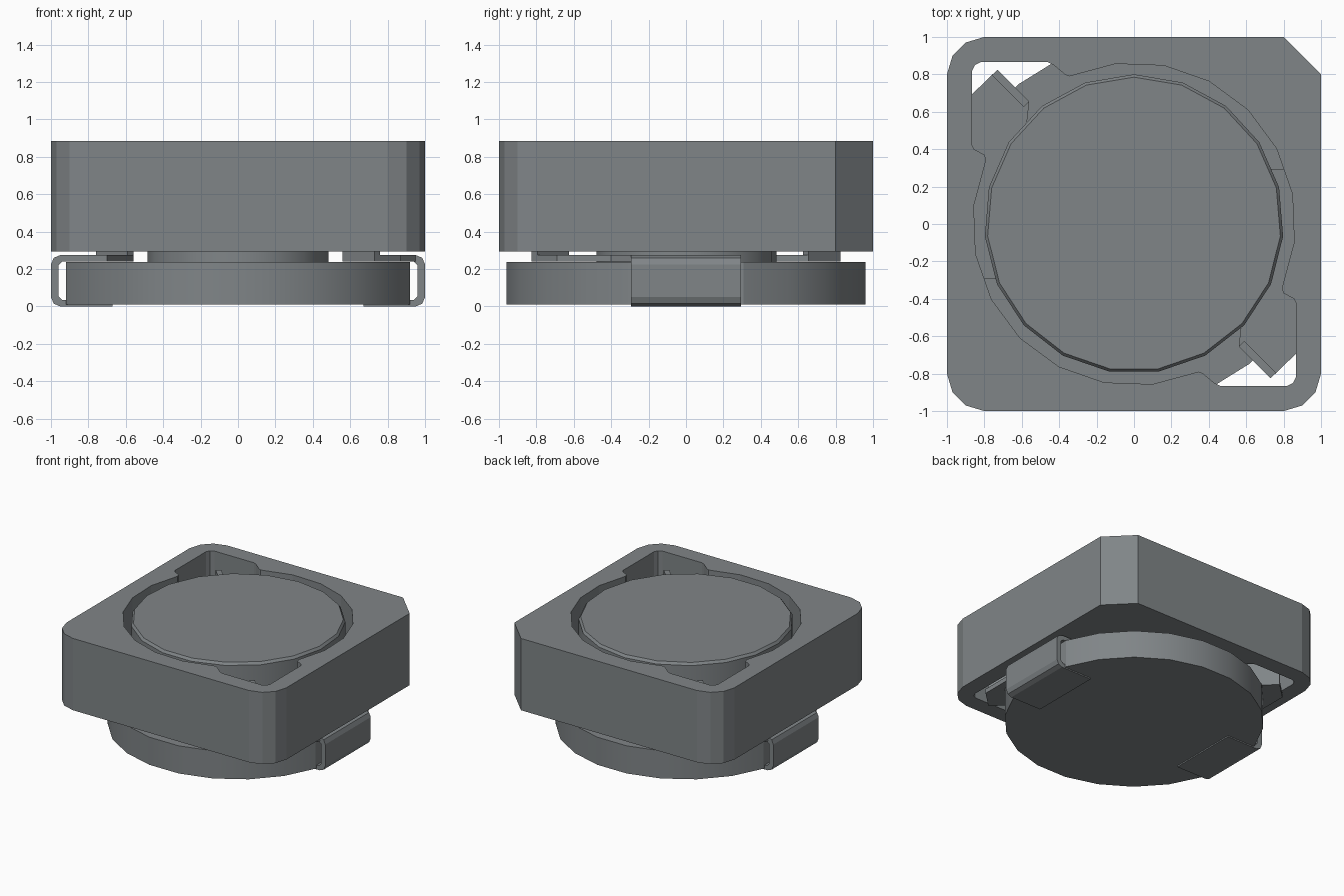
import bpy, bmesh, math
from mathutils import Matrix

cube = bpy.data.objects.get("Cube")
if cube:
    bpy.data.objects.remove(cube, do_unlink=True)

grey = bpy.data.materials.new("mid grey")
grey.use_nodes = True
colour = (0.216, 0.235, 0.245, 1)
grey.diffuse_color = colour
grey.node_tree.nodes["Principled BSDF"].inputs["Base Color"].default_value = colour


def finish(name, bm, smooth=False):
    bmesh.ops.recalc_face_normals(bm, faces=bm.faces)
    mesh = bpy.data.meshes.new(name)
    bm.to_mesh(mesh)
    bm.free()
    mesh.materials.append(grey)
    obj = bpy.data.objects.new(name, mesh)
    bpy.context.collection.objects.link(obj)
    if smooth:
        bpy.ops.object.select_all(action='DESELECT')
        obj.select_set(True)
        bpy.context.view_layer.objects.active = obj
        bpy.ops.object.shade_smooth_by_angle(angle=math.radians(25))
    return obj


def prism(name, outline, z0, z1, matrix=Matrix(), smooth=False):
    """Closed outline extruded from z0 to z1, then moved by a matrix."""
    bm = bmesh.new()
    face = bm.faces.new([bm.verts.new((x, y, z0)) for x, y in outline])
    top = bmesh.ops.extrude_face_region(bm, geom=[face])["geom"]
    for v in top:
        if isinstance(v, bmesh.types.BMVert):
            v.co.z = z1
    bmesh.ops.transform(bm, matrix=matrix, verts=bm.verts)
    return finish(name, bm, smooth)


def arc(r, a0, a1, n):
    return [(r * math.cos(math.radians(a0 + (a1 - a0) * i / n)),
             r * math.sin(math.radians(a0 + (a1 - a0) * i / n))) for i in range(n + 1)]


def both_halves(points):
    return points + [(-x, -y) for x, y in points]


# Square shield: three rounded corners and one chamfer, with a keyed round opening
outer = [(0.8, 1), (-0.8, 1), (-0.9, 0.97), (-0.97, 0.9), (-1, 0.8),
         (-1, -0.8), (-0.97, -0.9), (-0.9, -0.97), (-0.8, -1),
         (0.8, -1), (0.9, -0.97), (0.97, -0.9), (1, -0.8), (1, 0.8)]
pocket = [(-0.37, 0.8), (-0.43, 0.85), (-0.46, 0.865), (-0.82, 0.865), (-0.85, 0.85),
          (-0.865, 0.82), (-0.865, 0.42), (-0.855, 0.4), (-0.8, 0.37)]
inner = both_halves(arc(0.862, -23.6, 113.7, 8) + pocket)

bm = bmesh.new()
edges = []
for loop in (outer, inner):
    vs = [bm.verts.new((x, y, 0.295)) for x, y in loop]
    edges += [bm.edges.new((vs[i - 1], vs[i])) for i in range(len(vs))]
bmesh.ops.triangle_fill(bm, use_beauty=True, use_dissolve=False, edges=edges)
top = bmesh.ops.extrude_face_region(bm, geom=bm.faces[:])["geom"]
for v in top:
    if isinstance(v, bmesh.types.BMVert):
        v.co.z = 0.885
finish("shield", bm)

# Drum core: upper flange with chamfered rim, centre post, lower flange with two flats
N = 19
bm = bmesh.new()
rings = []
for r, z in [(0.485, 0.22), (0.485, 0.66), (0.8, 0.66), (0.8, 0.865), (0.785, 0.885)]:
    rings.append([bm.verts.new((-r * math.sin(2 * math.pi * i / N),
                                r * math.cos(2 * math.pi * i / N), z)) for i in range(N)])
for a, b in zip(rings, rings[1:]):
    for i in range(N):
        bm.faces.new((a[i - 1], a[i], b[i], b[i - 1]))
bm.faces.new(rings[0])
bm.faces.new(rings[-1])
finish("drum_core", bm, True)
prism("lower_flange", both_halves(arc(0.97, 18.4, 161.6, 9)), 0.01, 0.237, smooth=True)

# Terminals: folded strip, flat arm reaching the pocket, upright tab holding the wire
strip = [(-0.67, 0), (-0.95, 0), (-0.985, 0.015), (-1, 0.05), (-1, 0.225), (-0.985, 0.26),
         (-0.95, 0.275), (-0.84, 0.275), (-0.84, 0.24), (-0.94, 0.24), (-0.96, 0.22),
         (-0.96, 0.055), (-0.94, 0.035), (-0.67, 0.035)]
arm = [(-0.95, -0.295), (-0.95, 0.295), (-0.87, 0.4), (-0.87, 0.69), (-0.73, 0.825),
       (-0.56, 0.655), (-0.6, 0.3), (-0.7, -0.295)]
tab = [(-0.73, 0.825), (-0.56, 0.655), (-0.59, 0.625), (-0.76, 0.795)]
stand = Matrix.Rotation(math.pi / 2, 4, 'X')
for side, turn in (("right", 0), ("left", math.pi)):
    spin = Matrix.Rotation(turn, 4, 'Z')
    prism(side + "_terminal_strip", strip, -0.295, 0.295, spin @ stand)
    prism(side + "_terminal_arm", arm, 0.24, 0.276, spin)
    prism(side + "_terminal_tab", tab, 0.25, 0.77, spin)
